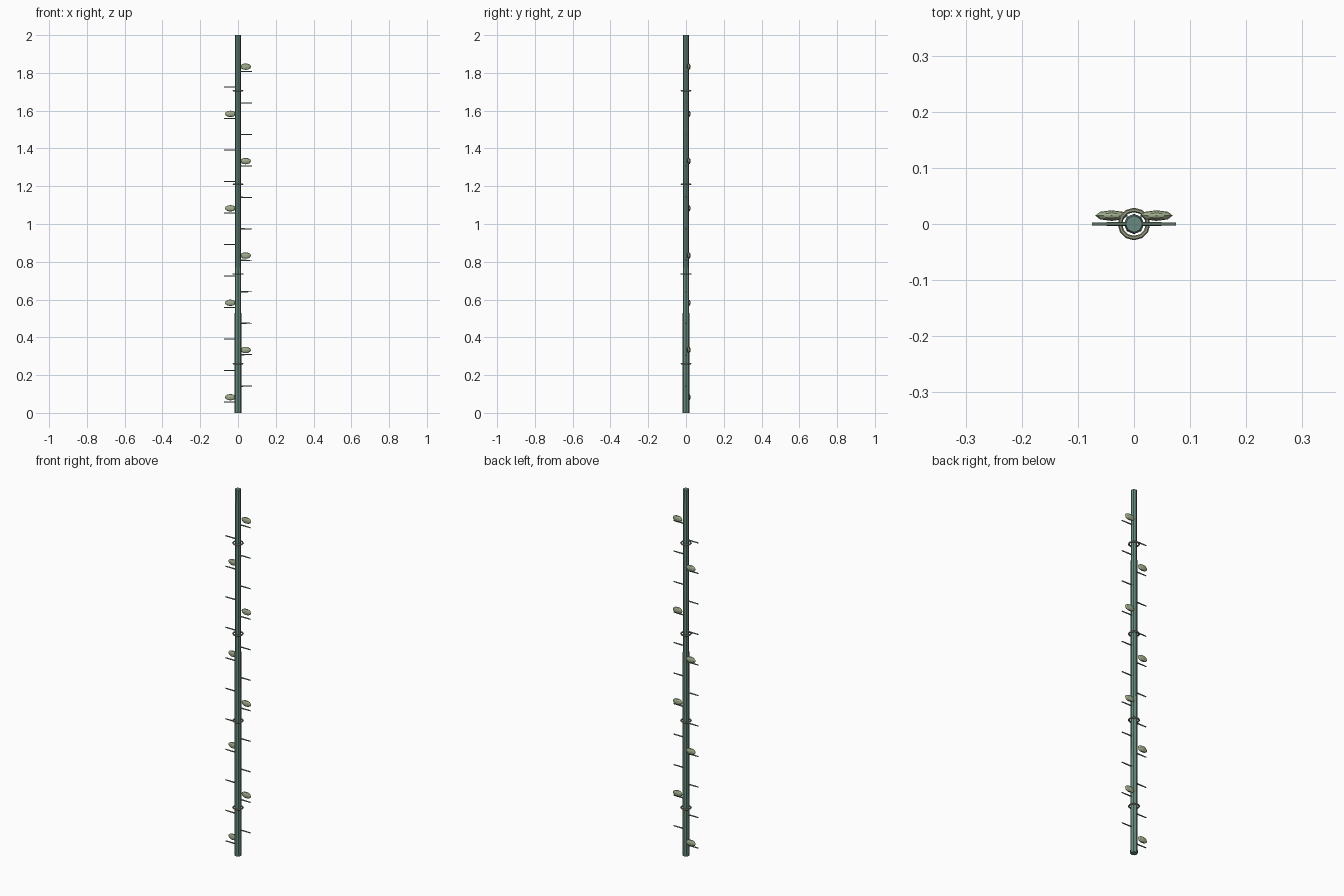
import bpy, math

if "Cube" in bpy.data.objects:
    bpy.data.objects.remove(bpy.data.objects["Cube"])


def material(name, rgb):
    m = bpy.data.materials.new(name)
    m.diffuse_color = (*rgb, 1)
    m.use_nodes = True
    m.node_tree.nodes["Principled BSDF"].inputs["Base Color"].default_value = m.diffuse_color
    return m


STEM = material("stem_green", (0.14, 0.26, 0.21))
TWIG = material("twig_green", (0.18, 0.27, 0.20))
LEAF = material("leaf_olive", (0.36, 0.43, 0.27))
RING = material("ring_olive", (0.30, 0.34, 0.22))


def finish(name, mat):
    ob = bpy.context.object
    ob.name = name
    ob.data.materials.append(mat)
    return ob


# Tapered main stem
bpy.ops.mesh.primitive_cone_add(vertices=8, radius1=0.018, radius2=0.015,
                                depth=2, location=(0, 0, 1))
finish("stem", STEM)

# Alternating side twigs, with a flattened leaf on every third one
for i in range(22):
    side = -1 if i % 2 == 0 else 1
    z = 0.058 + i * 1.75 / 21
    bpy.ops.mesh.primitive_cone_add(vertices=6, radius1=0.0036, radius2=0.0028,
                                    depth=0.065, location=(side * 0.0425, 0, z),
                                    rotation=(0, side * math.pi / 2, 0))
    finish(f"twig_{i + 1}", TWIG)
    if i % 3 == 0:
        bpy.ops.mesh.primitive_uv_sphere_add(segments=8, ring_count=6, radius=1,
                                             location=(side * 0.04, 0.015, z + 0.025))
        leaf = finish(f"leaf_{i // 3 + 1}", LEAF)
        leaf.scale = (0.029, 0.0095, 0.017)

# Loose rings around the stem
for i, z in enumerate((0.26, 0.735, 1.21, 1.705)):
    bpy.ops.mesh.primitive_torus_add(major_segments=12, minor_segments=6,
                                     major_radius=0.025, minor_radius=0.004,
                                     location=(0, 0, z))
    finish(f"ring_{i + 1}", RING)
